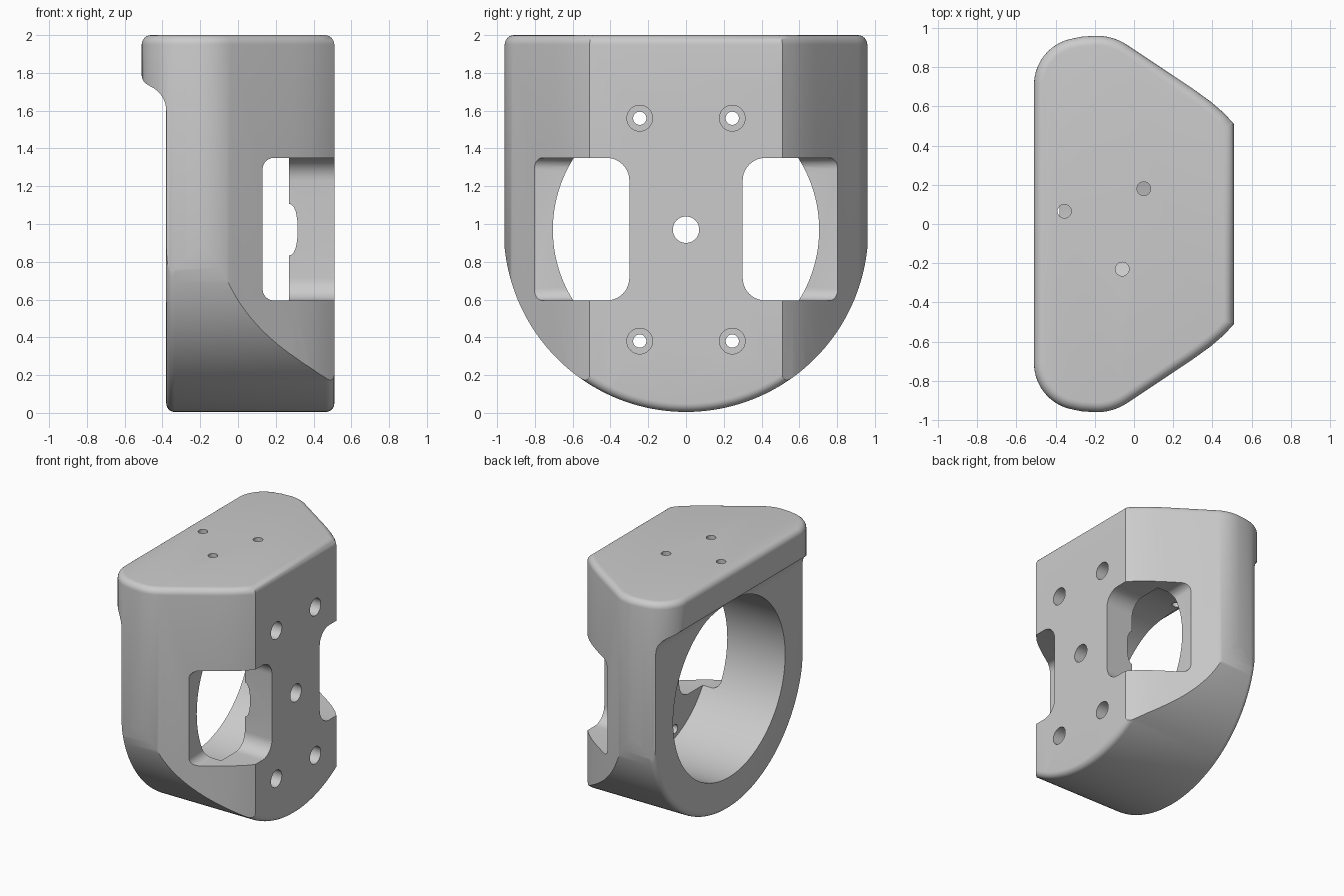
import bpy, bmesh
from math import cos, sin, radians

cube = bpy.data.objects.get("Cube")
if cube:
    bpy.data.objects.remove(cube, do_unlink=True)

grey = bpy.data.materials.new("plain grey")
grey.use_nodes = True
colour = (0.6, 0.6, 0.6, 1)
grey.diffuse_color = colour
grey.node_tree.nodes["Principled BSDF"].inputs["Base Color"].default_value = colour

AXES = {"x": lambda a, b, h: (h, a, b),
        "y": lambda a, b, h: (a, h, b),
        "z": lambda a, b, h: (a, b, h)}


def prism(name, axis, outline, low, high, round_ends=(), radius=0.05):
    """Extrude a closed outline along an axis and round the chosen ends."""
    bm = bmesh.new()
    place = AXES[axis]
    rings = [[bm.verts.new(place(a, b, h)) for a, b in outline] for h in (low, high)]
    n = len(outline)
    caps = [bm.faces.new(ring) for ring in rings]
    for i in range(n):
        j = (i + 1) % n
        bm.faces.new((rings[0][i], rings[0][j], rings[1][j], rings[1][i]))
    bmesh.ops.recalc_face_normals(bm, faces=bm.faces)
    edges = [e for end in round_ends for e in caps[end].edges]
    if edges:
        bmesh.ops.bevel(bm, geom=edges, offset=radius, segments=6,
                        profile=0.5, affect="EDGES", clamp_overlap=False)
    mesh = bpy.data.meshes.new(name)
    bm.to_mesh(mesh)
    bm.free()
    ob = bpy.data.objects.new(name, mesh)
    bpy.context.collection.objects.link(ob)
    mesh.materials.append(grey)
    return ob


def arc(cx, cy, r, start, end, steps):
    return [(cx + r * cos(radians(start + (end - start) * i / steps)),
             cy + r * sin(radians(start + (end - start) * i / steps)))
            for i in range(steps + 1)]


def circle(cx, cy, r, steps=40):
    return arc(cx, cy, r, 0, 360, steps)[:-1]


def combine(target, tool, operation):
    """Apply a boolean and discard the tool."""
    tool.hide_render = True
    mod = target.modifiers.new("cut", "BOOLEAN")
    mod.object, mod.operation, mod.solver = tool, operation, "EXACT"
    bpy.context.view_layer.objects.active = target
    bpy.ops.object.modifier_apply(modifier=mod.name)
    bpy.data.objects.remove(tool, do_unlink=True)


CENTRE = 0.97   # height of the bore axis

# U-shaped body along x
u_shape = [(0.965, 2.05), (-0.965, 2.05)] + arc(0, CENTRE, 0.965, 180, 360, 96)
body = prism("bracket_body", "x", u_shape, -0.38, 0.51, (0, 1), 0.045)

# Overhanging lip with a rounded underside and a concave fillet
lip = ([(0, 2.08), (-0.55, 2.08), (-0.55, 1.8)] + arc(-0.45, 1.79, 0.06, 180, 240, 8)
       + arc(-0.52, 1.60, 0.14, 66, 0, 10) + [(-0.37, 1.58), (0, 1.58)])
combine(body, prism("lip_tool", "y", lip, -1, 1), "UNION")

# Tapered plan outline with a rounded top rim
half = ([(0.51, 0.51), (0.46, 0.565), (0.39, 0.625), (0.30, 0.69)]
        + arc(-0.19, 0.68, 0.28, 56, 92, 10)
        + [(-0.27, 0.955)] + arc(-0.27, 0.71, 0.24, 105, 180, 14))
plan = half + [(a, -b) for a, b in reversed(half)]
combine(body, prism("plan_tool", "z", plan, -0.1, 2.0, (1,), 0.05), "INTERSECT")

# Large round bore, open at the back
combine(body, prism("bore_tool", "x", circle(0, CENTRE, 0.705, 128), -0.6, 0.27), "DIFFERENCE")

# Side windows either side of the central post
for side in (1, -1):
    window = ([(side * 1.2, 0.595), (side * 1.2, 1.35)]
              + [(side * a, b) for a, b in
                 arc(0.42, 1.23, 0.12, 90, 180, 10) + arc(0.42, 0.715, 0.12, 180, 270, 10)])
    combine(body, prism("window_tool", "x", window, 0.13, 0.7, (0,), 0.06), "DIFFERENCE")

# Shallow dished recess on the inner face of the post
recess = prism("recess_tool", "x", circle(0, CENTRE, 0.33, 64), 0.2, 0.32, (1,), 0.05)
combine(body, recess, "DIFFERENCE")

# Centre hole and four counterbored screw holes
combine(body, prism("hole_tool", "x", circle(0, CENTRE, 0.07), 0.1, 0.7), "DIFFERENCE")
for y in (-0.245, 0.245):
    for z in (0.38, 1.56):
        combine(body, prism("hole_tool", "x", circle(y, z, 0.035), 0.1, 0.7), "DIFFERENCE")
        combine(body, prism("hole_tool", "x", circle(y, z, 0.068), 0.39, 0.7), "DIFFERENCE")

# Three small holes in the top
for x, y in ((-0.355, 0.065), (0.05, 0.18), (-0.06, -0.23)):
    combine(body, prism("hole_tool", "z", circle(x, y, 0.035, 32), 1.4, 2.2), "DIFFERENCE")

# Smooth shading with crisp edges
bpy.ops.object.select_all(action="DESELECT")
body.select_set(True)
bpy.context.view_layer.objects.active = body
bpy.ops.object.shade_smooth_by_angle(angle=radians(30))
